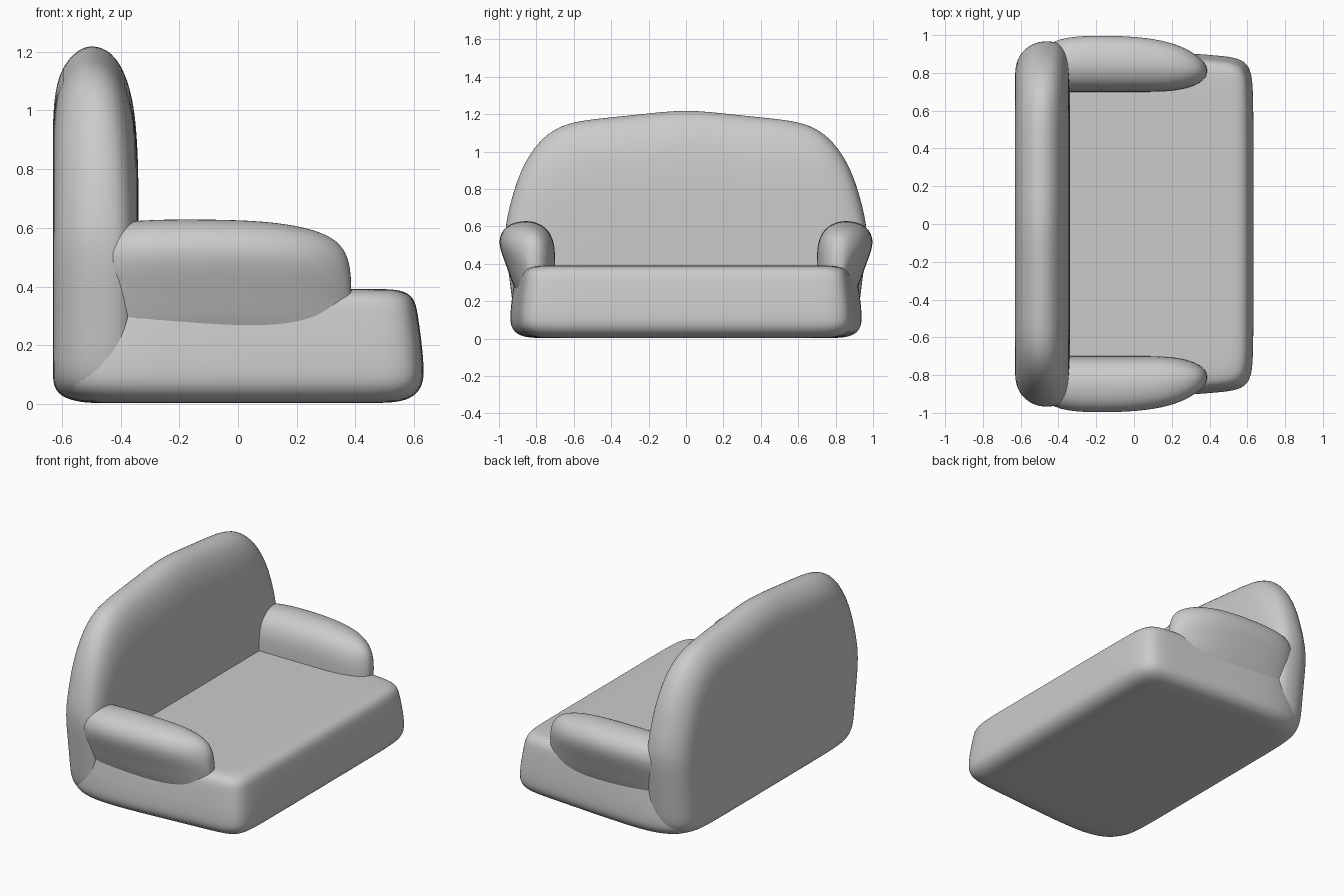
import bpy, bmesh


def loft(name, rings, mirror=False):
    """Skin closed rings of equal length, cap both ends, and smooth."""
    bm = bmesh.new()
    rows = [[bm.verts.new(p) for p in ring] for ring in rings]
    n = len(rows[0])
    for a, b in zip(rows, rows[1:]):
        for i in range(n):
            j = (i + 1) % n
            bm.faces.new((a[i], a[j], b[j], b[i]))
    bm.faces.new(rows[0])
    bm.faces.new(rows[-1])
    bmesh.ops.recalc_face_normals(bm, faces=bm.faces)
    for f in bm.faces:
        f.smooth = True
    mesh = bpy.data.meshes.new(name)
    bm.to_mesh(mesh)
    bm.free()
    ob = bpy.data.objects.new(name, mesh)
    bpy.context.collection.objects.link(ob)
    if mirror:
        mod = ob.modifiers.new("mirror", 'MIRROR')
        mod.use_axis = (False, True, False)
        mod.use_mirror_merge = False
    sub = ob.modifiers.new("smooth", 'SUBSURF')
    sub.levels = sub.render_levels = 2
    return ob


# Seat base: plan outline (x, y) stacked upward with rounded rims
plan = [(.635, .4), (.635, .72), (.622, .82), (.58, .875), (.48, .893),
        (.3, .905), (0, .93), (-.35, .95), (-.5, .92), (-.59, .86),
        (-.62, .75), (-.62, .4)]
plan += [(x, -y) for x, y in reversed(plan)]
levels = [(.003, .3), (.003, .16), (.006, .09), (.022, .04), (.055, .01),
          (.1, 0), (.2, .008), (.3, .022), (.345, .03), (.375, .05),
          (.39, .09), (.392, .16), (.392, .3)]
loft("seat_base", [[(x * (1 - d / .635), y * (1 - d / .93), z)
                    for x, y in plan] for z, d in levels])

# Backrest: arched outline (y, z) swept from rear to front
arch = [(.4, 0), (.72, 0), (.84, .015), (.9, .06), (.922, .13), (.935, .25),
        (.955, .4), (.97, .52), (.965, .62), (.935, .75), (.895, .88),
        (.835, 1.0), (.75, 1.1), (.64, 1.16), (.48, 1.183), (.25, 1.205)]
outline = arch + [(0, 1.235)] + [(-y, z) for y, z in reversed(arch)]
slices = [(-.628, .5, .3, .6), (-.63, .7, .15, .85), (-.631, .83, .08, .98),
          (-.622, .885, .05, 1.08), (-.6, .935, .025, 1.155),
          (-.55, .98, .008, 1.215), (-.495, 1, .003, 1.235),
          (-.43, 1, .003, 1.21), (-.385, .985, .003, 1.14),
          (-.353, .94, .01, 1.03), (-.34, .85, .03, .86),
          (-.338, .6, .1, .65)]
loft("backrest", [[(x, y * s, lo + z * (hi - lo) / 1.235)
                   for y, z in outline] for x, s, lo, hi in slices])

# Armrests: rolled section (across, z) tapering toward the front tip
roll = [(0, .25), (0, .39), (0, .48), (.05, .545), (.16, .595), (.35, .625),
        (.55, .632), (.78, .618), (.93, .585), (1.01, .53), (.97, .465),
        (.87, .39), (.77, .3), (.62, .2), (.3, .2)]
stations = [(-.5, .7, .94, .6), (-.36, .7, 1, .63), (-.1, .7, 1, .63),
            (.05, .7, .99, .626), (.17, .7, .97, .614), (.27, .715, .935, .592),
            (.34, .74, .89, .557), (.375, .77, .855, .505),
            (.387, .79, .83, .43)]
loft("armrest", [[(x, y0 + u * (y1 - y0), .2 + (z - .2) * (top - .2) / .43)
                  for u, z in roll] for x, y0, y1, top in stations], mirror=True)
